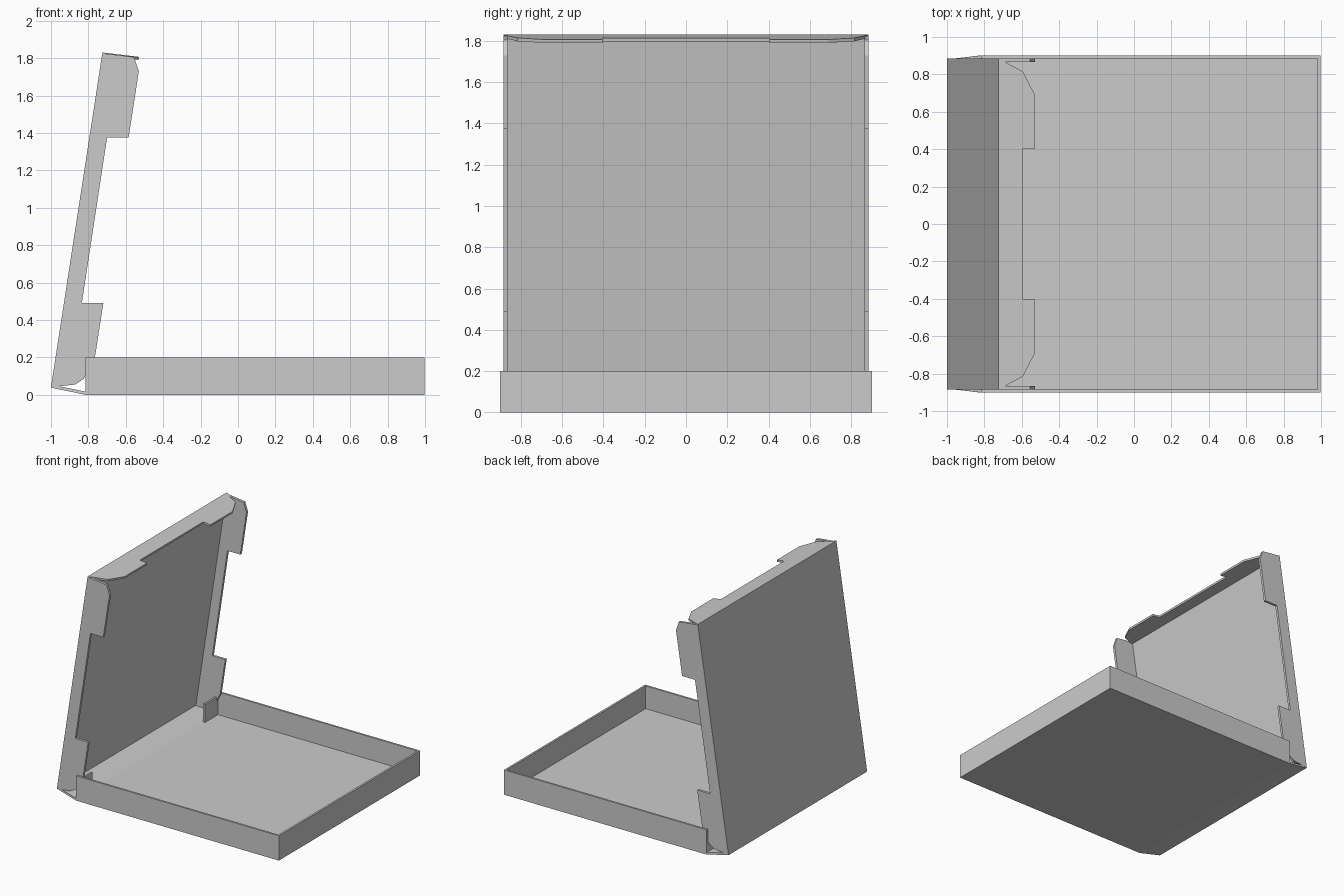
import bpy, bmesh
from mathutils import Vector

cube = bpy.data.objects.get("Cube")
if cube:
    bpy.data.objects.remove(cube, do_unlink=True)

card = bpy.data.materials.new("grey_cardboard")
card.use_nodes = True
GREY = (0.6, 0.6, 0.6, 1)
card.diffuse_color = GREY
card.node_tree.nodes["Principled BSDF"].inputs["Base Color"].default_value = GREY

T = 0.016                      # card thickness
BACK, FRONT, HALF, H = -0.815, 0.997, 0.902, 0.2
LID = 0.885                    # half width of the lid


def sheet(name, outline, thickness):
    """Flat outline in space, thickened along a vector."""
    bm = bmesh.new()
    face = bm.faces.new([bm.verts.new(p) for p in outline])
    ext = bmesh.ops.extrude_face_region(bm, geom=[face], use_keep_orig=True)
    moved = [g for g in ext["geom"] if isinstance(g, bmesh.types.BMVert)]
    bmesh.ops.translate(bm, verts=moved, vec=Vector(thickness))
    bmesh.ops.recalc_face_normals(bm, faces=bm.faces)
    mesh = bpy.data.meshes.new(name)
    bm.to_mesh(mesh)
    bm.free()
    mesh.materials.append(card)
    obj = bpy.data.objects.new(name, mesh)
    bpy.context.collection.objects.link(obj)
    return obj


def slab(name, x0, x1, y0, y1, z0, z1):
    return sheet(name, [(x0, y0, z0), (x1, y0, z0), (x1, y1, z0), (x0, y1, z0)],
                 (0, 0, z1 - z0))


# Tray: floor, front wall, side walls and the tabs folded in at the back
slab("tray_floor", BACK, FRONT, -HALF, HALF, 0, T)
slab("tray_front_wall", FRONT - T, FRONT, -HALF, HALF, 0, H)
for side, s in (("left", 1), ("right", -1)):
    slab(side + "_tray_wall", BACK, FRONT, s * HALF, s * (HALF - T), 0, H)
    slab(side + "_corner_tab", BACK, BACK + T, s * (HALF - T), s * 0.72, T, 0.165)

# Hinge strip that tapers from the tray up to the lid
sheet("hinge_strip", [(BACK, -HALF, 0), (BACK, HALF, 0),
                      (-1, LID - 0.005, 0.038), (-1, 0.005 - LID, 0.038)],
      (0.003, 0, T))

# Leaning lid panel
base, top = Vector((-1, 0, 0.04)), Vector((-0.725, 0, 1.83))
across = Vector((0, LID, 0))
inward = Vector((0, 1, 0)).cross(top - base).normalized() * T
sheet("lid_panel", [base - across, base + across, top + across, top - across], inward)

# Lid side flaps with a recessed middle and clipped corners
side_outline = [(-1, 0.04), (-0.87, 0.055), (-0.825, 0.085), (-0.765, 0.2),
                (-0.72, 0.49), (-0.835, 0.49), (-0.7, 1.375), (-0.585, 1.375),
                (-0.53, 1.73), (-0.555, 1.805), (-0.63, 1.815), (-0.725, 1.825)]
for side, s in (("left", 1), ("right", -1)):
    sheet(side + "_lid_flap", [(x, s * LID, z) for x, z in side_outline],
          (0, -s * 0.02, 0))

# Lid front flap, same notch on a gently dropping plane
half = [(-0.725, LID), (-0.593, 0.815), (-0.53, 0.69), (-0.53, 0.405), (-0.593, 0.405)]
outline = half + [(x, -y) for x, y in reversed(half)]
sheet("lid_front_flap", [(x, y, 1.83 - 0.12 * (x + 0.725)) for x, y in outline],
      (-0.002, 0, -T))
